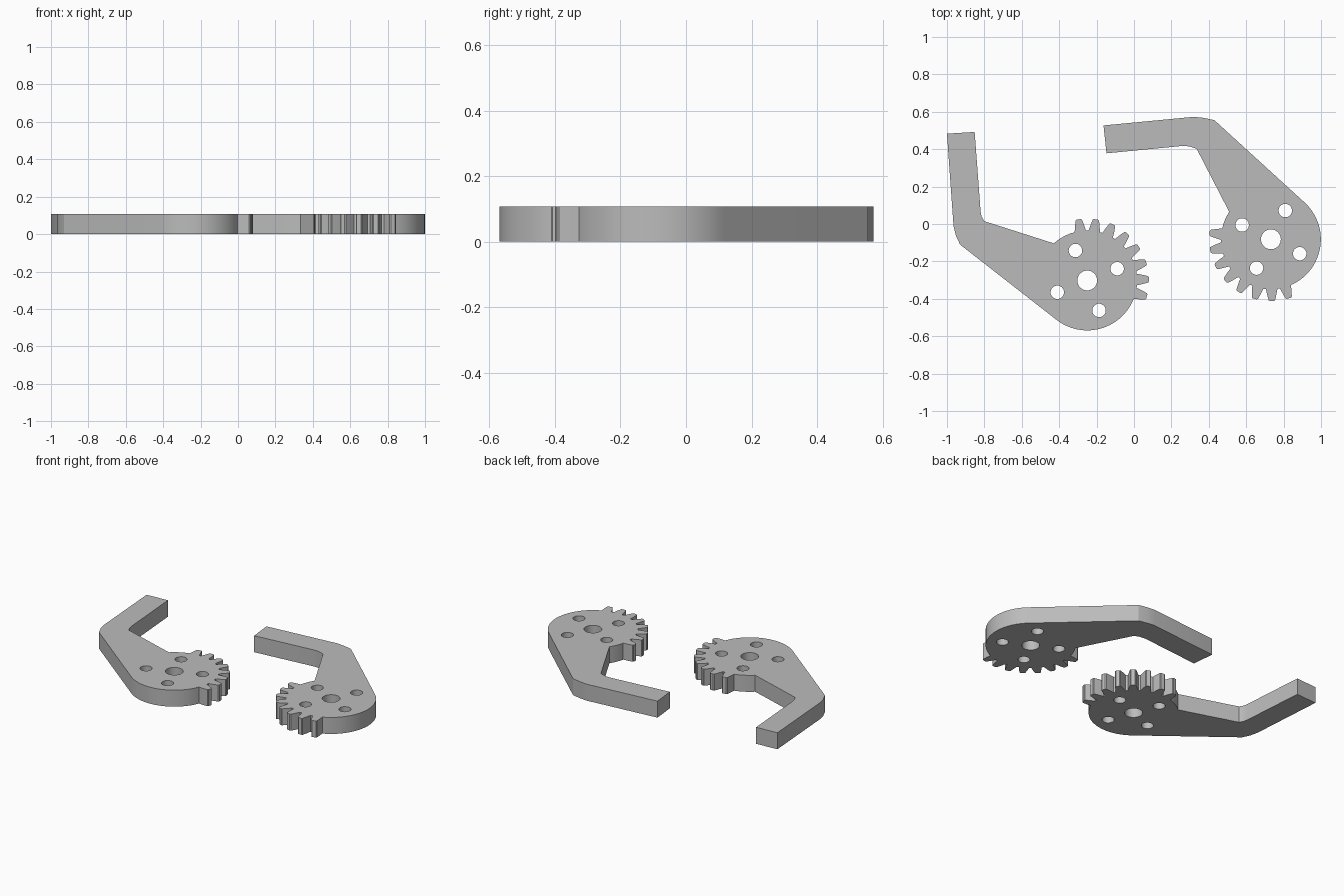
import bpy
import math

if "Cube" in bpy.data.objects:
    bpy.data.objects.remove(bpy.data.objects["Cube"])

H = 0.108           # plate thickness
R_HUB = 0.267       # hub and tooth root radius
R_TIP = 0.33        # tooth tip radius
PITCH = 16.15       # degrees between teeth
TEETH = 8

grey = bpy.data.materials.new("plain grey")
grey.diffuse_color = (0.5, 0.5, 0.5, 1)
grey.use_nodes = True
grey.node_tree.nodes["Principled BSDF"].inputs["Base Color"].default_value = grey.diffuse_color


def polar(c, r, deg):
    a = math.radians(deg)
    return (c[0] + r * math.cos(a), c[1] + r * math.sin(a))


def arc(c, r, a0, a1, step=5):
    n = max(1, round(abs(a1 - a0) / step))
    return [polar(c, r, a0 + (a1 - a0) * i / n) for i in range(n + 1)]


def gear_teeth(c, first, d):
    """Tooth outline points, starting at angle first, turning in direction d."""
    pts = []
    for i in range(TEETH):
        mid = first + d * PITCH * i
        for r, off in ((R_HUB, -6.6), (0.298, -4.7), (R_TIP - 0.004, -3), (R_TIP, -2),
                       (R_TIP, 2), (R_TIP - 0.004, 3), (0.298, 4.7), (R_HUB, 6.6)):
            pts.append(polar(c, r, mid + d * off))
    return pts


def gripper(name, c, arm, inner, first, last, outer, d, hole_angle):
    """Arm outline, hub and teeth in one plate with bolt holes."""
    tooth_end = first + d * (PITCH * (TEETH - 1) + 6.6)
    outline = (arm + arc(c, R_HUB, inner, first - d * 6.6)[:-1]
               + gear_teeth(c, first, d)
               + arc(c, R_HUB, tooth_end, outer)[1:])
    loops = [outline, arc(c, 0.053, 0, 360, 10)[:-1]]
    for k in range(4):
        loops.append(arc(polar(c, 0.172, hole_angle + 90 * k), 0.036, 0, 360, 12)[:-1])

    cu = bpy.data.curves.new(name, 'CURVE')
    cu.dimensions = '2D'
    cu.fill_mode = 'BOTH'
    cu.extrude = H / 2
    for loop in loops:
        sp = cu.splines.new('POLY')
        sp.points.add(len(loop) - 1)
        for p, (x, y) in zip(sp.points, loop):
            p.co = (x, y, 0, 1)
        sp.use_cyclic_u = True
    ob = bpy.data.objects.new(name, cu)
    ob.location.z = H / 2
    bpy.context.collection.objects.link(ob)

    # turn into a welded mesh with crisp rims
    bpy.ops.object.select_all(action='DESELECT')
    ob.select_set(True)
    bpy.context.view_layer.objects.active = ob
    bpy.ops.object.convert(target='MESH')
    ob = bpy.context.view_layer.objects.active
    bpy.ops.object.mode_set(mode='EDIT')
    bpy.ops.mesh.select_all(action='SELECT')
    bpy.ops.mesh.remove_doubles(threshold=0.0001)
    bpy.ops.mesh.normals_make_consistent(inside=False)
    bpy.ops.object.mode_set(mode='OBJECT')
    bpy.ops.object.shade_smooth_by_angle(angle=math.radians(25))
    ob.data.materials.clear()
    ob.data.materials.append(grey)


# left gripper: outer edge, finger tip, inner elbow
gripper("left_gripper", (-0.25, -0.302),
        [(-0.93, -0.11), (-0.953, -0.06), (-0.965, -0.01), (-1.0, 0.483), (-0.852, 0.492),
         (-0.82, 0.065), (-0.815, 0.04), (-0.80, 0.015)],
        132, 98, None, 232 - 360, -1, 21.5)

# right gripper: outer edge, finger tip, inner elbow
gripper("right_gripper", (0.732, -0.082),
        [(0.43, 0.555), (0.375, 0.567), (0.32, 0.573), (-0.163, 0.527), (-0.147, 0.378),
         (0.265, 0.418), (0.30, 0.414), (0.335, 0.402)],
        146.6, 174, None, 48 + 360, 1, 63.5)
